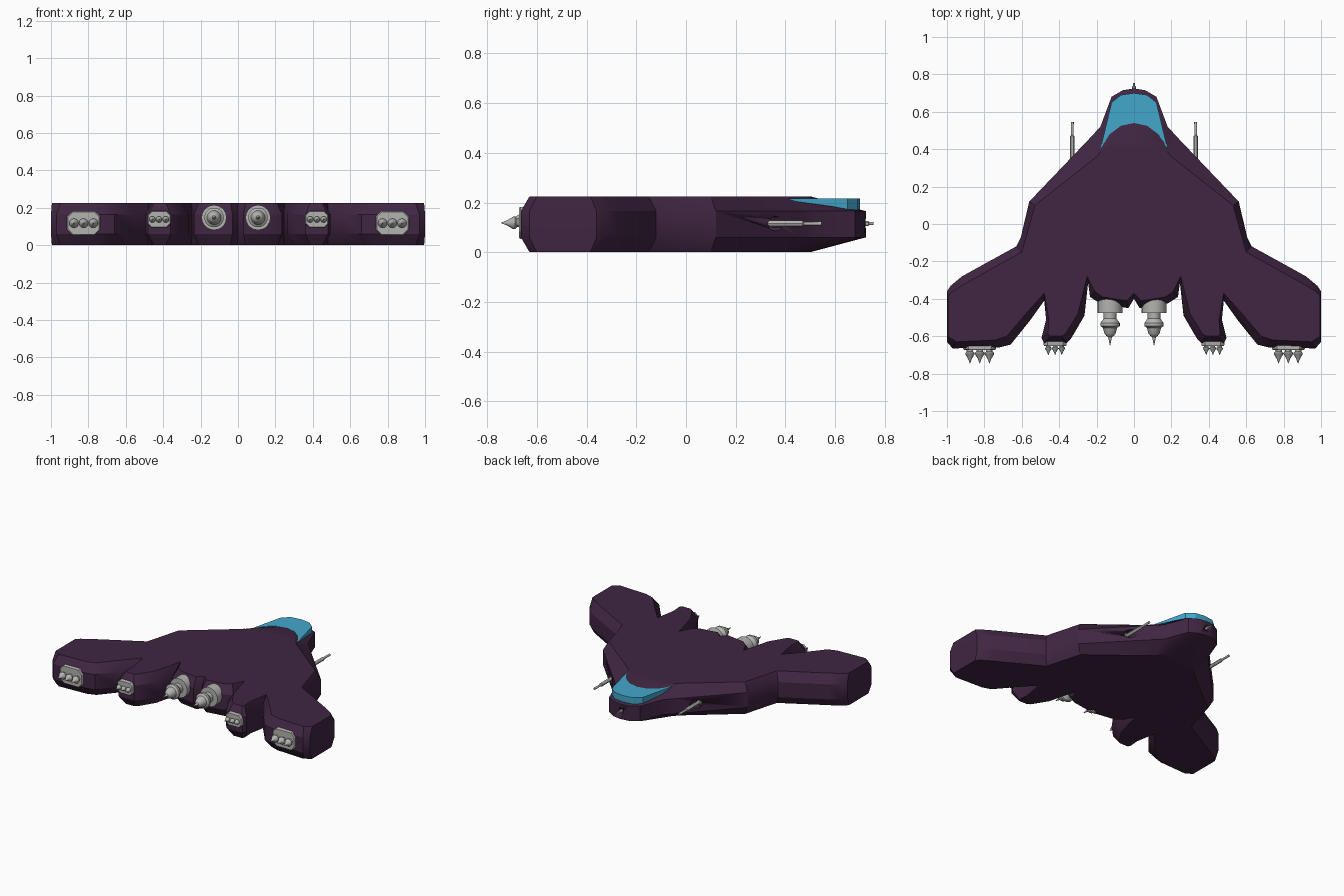
import bpy, bmesh, math

if "Cube" in bpy.data.objects:
    bpy.data.objects.remove(bpy.data.objects["Cube"])

def material(name, rgb):
    m = bpy.data.materials.new(name)
    m.diffuse_color = (*rgb, 1)
    m.use_nodes = True
    m.node_tree.nodes["Principled BSDF"].inputs["Base Color"].default_value = m.diffuse_color
    return m

PURPLE = material("dark purple", (0.052, 0.019, 0.055))
CYAN = material("canopy cyan", (0.055, 0.39, 0.60))
GREY = material("metal grey", (0.45, 0.45, 0.43))

def make(name, bm, mat, angle=30):
    bmesh.ops.recalc_face_normals(bm, faces=bm.faces)
    me = bpy.data.meshes.new(name)
    bm.to_mesh(me)
    bm.free()
    ob = bpy.data.objects.new(name, me)
    bpy.context.collection.objects.link(ob)
    me.materials.append(mat)
    bpy.ops.object.select_all(action='DESELECT')
    ob.select_set(True)
    bpy.context.view_layer.objects.active = ob
    bpy.ops.object.shade_smooth_by_angle(angle=math.radians(angle))
    return ob

def loft(bm, rings):
    """Skin closed rings of points and cap both ends."""
    vs = [[bm.verts.new(p) for p in r] for r in rings]
    n = len(vs[0])
    for a, b in zip(vs, vs[1:]):
        for i in range(n):
            j = (i + 1) % n
            bm.faces.new((a[i], a[j], b[j], b[i]))
    caps = [bm.faces.new(vs[0]), bm.faces.new(vs[-1])]
    bmesh.ops.triangulate(bm, faces=caps)

def lathe(bm, x, z, profile, seg=16):
    """Round part along y; profile is (radius, y)."""
    loft(bm, [[(x + r * math.cos(math.tau * i / seg), y, z + r * math.sin(math.tau * i / seg))
               for i in range(seg)] for r, y in profile])

# hull: rim outline (x, y) with matching edge of the flat top and bottom (x, y)
HALF = [
    (0, .725, 0, .50), (.06, .715, .06, .49), (.12, .68, .12, .45), (.18, .52, .165, .40),
    (.24, .455, .20, .36), (.56, .12, .53, .10), (.605, -.07, .58, -.08), (.63, -.12, .60, -.15),
    (.92, -.28, .905, -.32), (.98, -.33, .97, -.36), (1, -.36, .995, -.385),
    (1, -.63, .995, -.60), (.97, -.665, .95, -.63), (.72, -.66, .74, -.62),
    (.66, -.645, .68, -.60), (.555, -.515, .57, -.47), (.48, -.41, .48, -.37),
    (.47, -.51, .455, -.51), (.495, -.61, .46, -.585), (.48, -.638, .45, -.60),
    (.36, -.638, .385, -.60), (.335, -.61, .365, -.585), (.265, -.49, .30, -.48),
    (.245, -.31, .25, -.28), (.235, -.39, .21, -.36), (.18, -.425, .17, -.39),
    (.03, -.45, .04, -.41), (0, -.40, 0, -.37)]
full = HALF + [(-a, b, -c, d) for a, b, c, d in HALF[-2:0:-1]]
rim = lambda z: [(a, b, z) for a, b, c, d in full]
flat = lambda z: [(c, d, z) for a, b, c, d in full]
bm = bmesh.new()
loft(bm, [flat(0), rim(.06), rim(.165), flat(.225)])
hull = make("hull", bm, PURPLE)

# gun recesses cut into the leading edges and the nose
for x, y0, r in ((-.33, .315, .03), (.33, .315, .03), (0, .69, .02)):
    bm = bmesh.new()
    lathe(bm, x, .115, [(r, y0), (r, .8)], 12)
    cutter = make("recess_cutter", bm, PURPLE)
    cutter.hide_render = True
    mod = hull.modifiers.new("recess", 'BOOLEAN')
    mod.operation = 'DIFFERENCE'
    mod.solver = 'EXACT'
    mod.object = cutter
    bpy.context.view_layer.objects.active = hull
    bpy.ops.object.modifier_apply(modifier=mod.name)
    bpy.data.objects.remove(cutter)

# canopy: flat-topped crescent over the sloping nose
side = [(.07, .69), (.12, .65), (.18, .40), (.13, .48), (.07, .525)]
arc = [(0, .70)] + side + [(0, .54)] + [(-x, y) for x, y in side[::-1]]
bm = bmesh.new()
loft(bm, [[(x, y, z) for x, y in arc] for z in (.15, .216)])
make("canopy", bm, CYAN)

# main engines
for i, x in enumerate((-.128, .107)):
    bm = bmesh.new()
    lathe(bm, x, .148, [(.067, -.39), (.067, -.475), (.034, -.476), (.034, -.505), (.052, -.53),
                        (.052, -.545), (.038, -.555), (.030, -.585), (.020, -.598),
                        (.010, -.605), (.001, -.65)], 20)
    make(f"main_engine_{i + 1}", bm, GREY)

# triple thrusters: cut-corner plate with three spiked nozzles
def thruster(name, x, z, w, h, y, step, r, length):
    c = h * .45
    shape = [(w, h - c), (w - c, h), (c - w, h), (-w, h - c),
             (-w, c - h), (c - w, -h), (w - c, -h), (w, c - h)]
    bm = bmesh.new()
    loft(bm, [[(x + a * s, yy, z + b * s) for a, b in shape]
              for yy, s in ((y + .03, 1), (y - .012, 1), (y - .018, .94))])
    for k in (-1, 0, 1):
        yy = y - .015
        lathe(bm, x + k * step, z, [(r * .7, yy), (r * .7, yy - length * .15), (r, yy - length * .25),
                                    (r, yy - length * .35), (r * .4, yy - length * .68),
                                    (.001, yy - length)], 12)
    make(name, bm, GREY)

for s, n in ((-1, "left"), (1, "right")):
    thruster(f"{n}_wing_thruster", s * .825, .118, .088, .064, -.655, .052, .025, .075)
    thruster(f"{n}_inner_thruster", s * .422, .138, .061, .044, -.635, .036, .017, .05)
    # wing guns
    bm = bmesh.new()
    lathe(bm, s * .33, .115, [(.018, .31), (.018, .325), (.012, .326), (.012, .47),
                              (.007, .475), (.008, .545)], 12)
    make(f"{n}_gun", bm, GREY)

# nose probe
bm = bmesh.new()
lathe(bm, 0, .115, [(.010, .68), (.010, .735), (.006, .737), (.006, .755)], 12)
make("nose_probe", bm, GREY)
